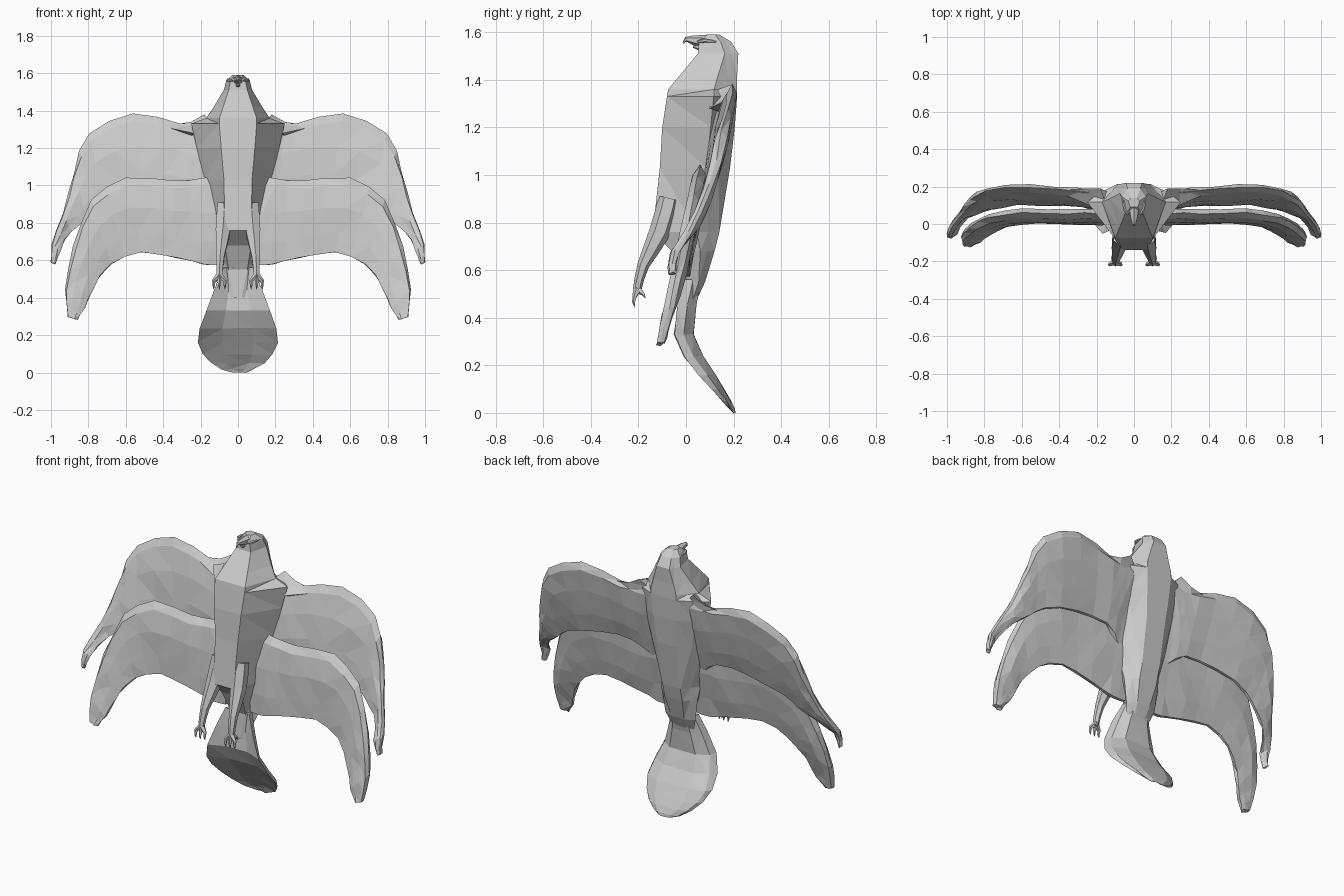
import bpy
import bmesh
import math
import random
from mathutils import Vector

random.seed(4)

default_cube = bpy.data.objects.get("Cube")
if default_cube:
    bpy.data.objects.remove(default_cube, do_unlink=True)

shade = (0.6, 0.6, 0.6, 1)
grey = bpy.data.materials.new("plain_grey")
grey.use_nodes = True
grey.diffuse_color = shade
grey.node_tree.nodes["Principled BSDF"].inputs["Base Color"].default_value = shade


def refine(rows):
    """Add one smoothly interpolated row between each pair of rows."""
    rows = [Vector(row) for row in rows]
    result = [rows[0]]
    for i in range(len(rows) - 1):
        here, following = rows[i], rows[i + 1]
        before = rows[max(i - 1, 0)]
        after = rows[min(i + 2, len(rows) - 1)]
        chord_middle = (here + following) / 2
        result.append(chord_middle + (chord_middle - (before + after) / 2) / 8)
        result.append(following)
    return result


def loft(name, rings, rough=0.0):
    """Skin a list of equal-sized rings, cap both ends and keep flat faces."""
    bm = bmesh.new()
    loops = []
    for ring in rings:
        loop = []
        for point in ring:
            shift = Vector([random.uniform(-rough, rough) for axis in "xyz"])
            loop.append(bm.verts.new(Vector(point) + shift))
        loops.append(loop)
    count = len(loops[0])
    for low, high in zip(loops, loops[1:]):
        for i in range(count):
            j = (i + 1) % count
            bm.faces.new((low[i], low[j], high[j], high[i]))
    bm.faces.new(loops[0])
    bm.faces.new(loops[-1])
    bmesh.ops.triangulate(bm, faces=bm.faces[:])
    bmesh.ops.recalc_face_normals(bm, faces=bm.faces[:])
    mesh = bpy.data.meshes.new(name)
    bm.to_mesh(mesh)
    bm.free()
    mesh.materials.append(grey)
    obj = bpy.data.objects.new(name, mesh)
    bpy.context.collection.objects.link(obj)
    return obj


def pair(part, rings, rough=0.0):
    """Make the left part and its mirror image on the right."""
    left = loft("left_" + part, rings, rough)
    mesh = left.data.copy()
    for vert in mesh.vertices:
        vert.co.x = -vert.co.x
    mesh.flip_normals()
    right = bpy.data.objects.new("right_" + part, mesh)
    bpy.context.collection.objects.link(right)


def tube(path, sides=6):
    """Rings round a path of (x, y, z, radius) points."""
    points = [Vector(p[:3]) for p in path]
    rings = []
    for i, point in enumerate(points):
        along = points[min(i + 1, len(points) - 1)] - points[max(i - 1, 0)]
        side = along.cross(Vector((1, 0.01, 0))).normalized()
        other = along.cross(side).normalized()
        ring = []
        for k in range(sides):
            angle = math.tau * k / sides
            ring.append(point + path[i][3] * (side * math.cos(angle) + other * math.sin(angle)))
        rings.append(ring)
    return rings


def trunk_ring(z, front, back, half, strip):
    """Eight-sided section with flat strips down the breast and back."""
    middle = (front + 2 * back) / 3
    right = [(strip, front, z), (half, middle, z),
             (half * 0.75, (middle + back) / 2, z), (strip * 0.85, back, z)]
    return right + [(-x, y, h) for x, y, h in reversed(right)]


def wing_rings(outline, depth_rule, lean, thick):
    """Outline rows give leading x, z and trailing x, z from root to tip."""
    # front and back surfaces as (chord fraction, offset)
    back_side = ((0, 0), (0.1, 0.4), (0.4, 0.5), (0.75, 0.35), (1, 0.15))
    front_side = [(f, -offset * 0.9) for f, offset in reversed(back_side[1:])]
    rings = []
    for lx, lz, tx, tz in refine(outline):
        chord = math.hypot(lx - tx, lz - tz)
        lead = Vector((lx, depth_rule(lx, lz), lz))
        trail = Vector((tx, lead.y - lean * chord, tz))
        depth = thick * min(1, 0.5 + chord * 2)
        rings.append([lead.lerp(trail, f) + Vector((0, offset * depth, 0))
                      for f, offset in list(back_side) + front_side])
    return rings


# Trunk, neck and head in one skin, from tail root to crown
loft("body", [trunk_ring(*row) for row in (
    (0.4, -0.01, 0.01, 0.05, 0.02),
    (0.55, 0, 0.08, 0.1, 0.05),
    (0.68, -0.06, 0.12, 0.12, 0.07),
    (0.76, -0.14, 0.14, 0.13, 0.07),
    (1.03, -0.11, 0.185, 0.18, 0.075),
    (1.2, -0.1, 0.205, 0.22, 0.09),
    (1.33, -0.08, 0.215, 0.25, 0.1),
    (1.36, -0.075, 0.215, 0.17, 0.1),
    (1.42, -0.025, 0.215, 0.13, 0.08),
    (1.51, 0.05, 0.22, 0.076, 0.05),
    (1.56, 0.055, 0.19, 0.063, 0.04),
    (1.59, 0.09, 0.14, 0.03, 0.02))])

# Hooked bill and brow ridges
loft("upper_beak", tube(refine((
    (0, 0.09, 1.56, 0.03), (0, 0.04, 1.565, 0.022),
    (0, 0, 1.57, 0.01), (0, -0.01, 1.55, 0.001)))))
loft("lower_beak", tube(((0, 0.08, 1.535, 0.022), (0, 0.03, 1.54, 0.005))))
pair("brow", tube(refine(((0.03, 0.05, 1.56, 0.005), (0.052, 0.08, 1.565, 0.009), (0.055, 0.13, 1.56, 0.004)))))

# Front pair of wings: nearly flat on the back, tips swept sharply forward
pair("upper_wing", wing_rings(
    ((0.1, 1.33, 0.1, 0.88), (0.2, 1.34, 0.18, 0.88), (0.31, 1.335, 0.28, 0.95),
     (0.56, 1.385, 0.5, 0.95), (0.79, 1.28, 0.72, 0.89), (0.88, 1.07, 0.8, 0.82),
     (0.94, 0.85, 0.89, 0.76), (0.995, 0.68, 0.95, 0.66), (1, 0.59, 0.975, 0.58)),
    lambda x, z: 0.145 + 0.1 * x - 0.3 * x ** 8, 0.21, 0.06), 0.005)

# Rear pair of wings: set lower, coming forward as they hang down
pair("lower_wing", wing_rings(
    ((0.08, 1.05, 0.08, 0.58), (0.2, 1.04, 0.18, 0.58), (0.35, 1.025, 0.32, 0.61),
     (0.6, 1.04, 0.52, 0.64), (0.78, 0.92, 0.68, 0.58), (0.88, 0.68, 0.77, 0.46),
     (0.925, 0.45, 0.82, 0.34), (0.91, 0.3, 0.86, 0.285)),
    lambda x, z: 0.22 * z - 0.17, 0.12, 0.065), 0.005)

# Scapular feathers: flat blades from the breast onto each upper wing
pair("scapular", ([(0.14, 0.08, 1.34), (0.14, 0.17, 1.34), (0.18, 0.19, 1.38)],
                  [(0.24, 0.1, 1.28), (0.25, 0.18, 1.25), (0.25, 0.19, 1.34)],
                  [(0.38, 0.16, 1.31), (0.38, 0.17, 1.3), (0.38, 0.18, 1.32)]))

# Fanned tail: a shallow trough curving down and back
tail_rings = []
for z, half, middle, thick in refine((
        (0.56, 0.08, 0.03, 0.07), (0.33, 0.17, -0.01, 0.08), (0.16, 0.215, 0.09, 0.07),
        (0.05, 0.14, 0.17, 0.035), (0, 0.04, 0.205, 0.01))):
    edge, back = middle - thick / 2, middle + thick / 2
    right = [(half * 0.4, middle, z), (half, edge, z), (half * 0.9, middle, z), (half / 2, back, z)]
    tail_rings.append(right + [(-x, y, h) for x, y, h in reversed(right)])
loft("tail", tail_rings, 0.003)

# Feathered legs reaching forward, with three front toes and a hind claw
ankle = (0.1, -0.205, 0.52, 0.018)
pair("leg", tube(refine(((0.07, -0.07, 0.9, 0.045), (0.08, -0.11, 0.76, 0.045),
                         (0.095, -0.18, 0.62, 0.025), ankle))))
for toe, spread in (("inner_toe", -0.03), ("middle_toe", 0), ("outer_toe", 0.03)):
    x = ankle[0] + spread
    pair(toe, tube((ankle, (x, -0.215, 0.49, 0.01), (x, -0.22, 0.465, 0.007), (x, -0.215, 0.445, 0.001)), 5))
pair("hind_claw", tube((ankle, (0.115, -0.18, 0.5, 0.008), (0.12, -0.17, 0.48, 0.001)), 5))
